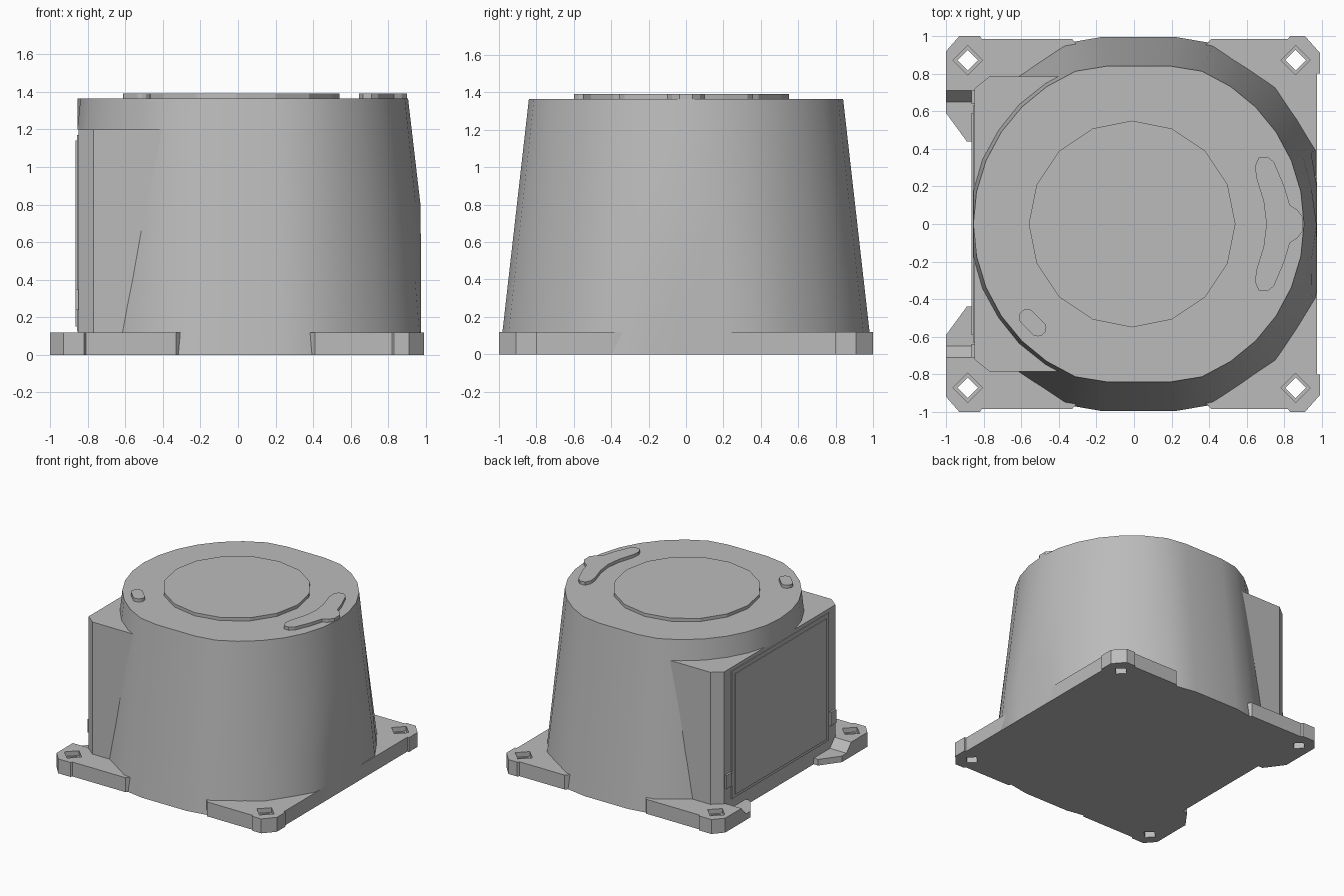
import bpy, bmesh, math
from mathutils import Matrix, Vector

if "Cube" in bpy.data.objects:
    bpy.data.objects.remove(bpy.data.objects["Cube"])

grey = bpy.data.materials.new("plain grey")
grey.use_nodes = True
tone = (0.5, 0.5, 0.5, 1)
grey.diffuse_color = tone
grey.node_tree.nodes["Principled BSDF"].inputs["Base Color"].default_value = tone


def finish(name, bm, smooth=None):
    """Turn a bmesh into a named grey object."""
    bmesh.ops.recalc_face_normals(bm, faces=bm.faces)
    mesh = bpy.data.meshes.new(name)
    bm.to_mesh(mesh)
    bm.free()
    mesh.materials.append(grey)
    ob = bpy.data.objects.new(name, mesh)
    bpy.context.collection.objects.link(ob)
    bpy.ops.object.select_all(action='DESELECT')
    ob.select_set(True)
    bpy.context.view_layer.objects.active = ob
    if smooth:
        bpy.ops.object.shade_smooth_by_angle(angle=math.radians(smooth))
    return ob


def loft(name, rings, smooth=None):
    """Closed solid through rings of equal point count."""
    bm = bmesh.new()
    loops = [[bm.verts.new(p) for p in ring] for ring in rings]
    n = len(loops[0])
    for a, b in zip(loops, loops[1:]):
        for i in range(n):
            j = (i + 1) % n
            bm.faces.new((a[i], a[j], b[j], b[i]))
    bm.faces.new(loops[0])
    bm.faces.new(loops[-1])
    return finish(name, bm, smooth)


def prism(name, outline, low, high):
    return loft(name, [[(x, y, z) for x, y in outline] for z in (low, high)])


def block(name, x, y, z):
    return prism(name, [(x[0], y[0]), (x[1], y[0]), (x[1], y[1]), (x[0], y[1])], *z)


def clamp(v, low, high):
    return max(low, min(high, v))


TOP, SHOULDER, PLATE, SEG = 1.365, 1.2, 0.118, 32


def body_ring(z, left):
    """Tapering circle, facetted towards the foot and trimmed flat on its sides."""
    t = z / TOP
    radius = 1.04 - 0.16 * t
    side = 0.995 - 0.155 * t
    ring = []
    for i in range(SEG):
        a = math.tau * i / SEG
        r = radius
        if i % 2:
            r *= 1 - (1 - math.cos(math.pi / 16)) * (1 - t)
        ring.append((clamp(0.025 + r * math.cos(a), left, 0.975),
                     clamp(r * math.sin(a), -side, side), z))
    return ring


# Tapered drum and its upper band
loft("tapered_body", [body_ring(z, -0.84) for z in (0, 0.4, 0.8, SHOULDER)], 35)
loft("upper_band", [body_ring(z, -0.855) for z in (SHOULDER, TOP)], 35)

# Square housing on one side, with chamfered corners
housing = [(0, 0.785), (-0.77, 0.785), (-0.85, 0.72)]
housing += [(x, -y) for x, y in reversed(housing)]
prism("side_housing", housing, 0, SHOULDER)
block("access_frame", (-0.857, -0.8), (-0.63, 0.63), (0.125, 1.17))
block("access_panel", (-0.864, -0.8), (-0.59, 0.59), (0.15, 1.14))

# Foot plates, mirrored front to back
right_plate = [(0.2, 0), (0.2, 0.6), (0.38, 0.95), (0.41, 0.985), (0.82, 0.985),
               (0.83, 1), (0.91, 1), (0.99, 0.91), (0.99, 0.8), (0.975, 0.8), (0.975, 0)]
left_plate = [(-0.2, 0.6), (-0.3, 0.95), (-0.33, 0.985), (-0.81, 0.985), (-0.82, 1),
              (-0.93, 1), (-1, 0.92), (-1, 0.71), (-0.7, 0.71), (-0.7, 0.6)]
low_tab = [(-1, 0.7), (-1, 0.59), (-0.89, 0.44), (-0.8, 0.44), (-0.8, 0.7)]
ramp = [(0.71, 0), (0.71, PLATE), (0.65, 0.05), (0.65, 0)]


def diamond(x, y, r, low, high):
    """Cutter for a square bolt hole."""
    cutter = prism("hole_cutter", [(x + r, y), (x, y + r), (x - r, y), (x, y - r)], low, high)
    cutter.hide_render = True
    return cutter


def cut(ob, cutter):
    mod = ob.modifiers.new("hole", 'BOOLEAN')
    mod.solver = 'EXACT'
    mod.object = cutter
    bpy.context.view_layer.objects.active = ob
    bpy.ops.object.modifier_apply(modifier=mod.name)
    bpy.data.objects.remove(cutter)


for s, end in ((-1, "front"), (1, "back")):
    for side, outline, hx in (("left", right_plate, 0.86), ("right", left_plate, -0.885)):
        plate = prism(f"{end}_{side}_foot", [(x, s * y) for x, y in outline], 0, PLATE)
        cut(plate, diamond(hx, s * 0.872, 0.055, -0.1, 0.3))
        cut(plate, diamond(hx, s * 0.872, 0.078, 0.08, 0.3))
    prism(f"{end}_low_tab", [(x, s * y) for x, y in low_tab], 0, 0.05)
    loft(f"{end}_tab_ramp", [[(x, s * y, z) for y, z in ramp] for x in (-1, -0.8)])
    block(f"{end}_panel_clip", (-0.866, -0.8), sorted((s * 0.64, s * 0.71)), (0.24, 0.35))

# Raised details on the lid
LID = TOP + 0.026
disc = [(-0.01 + 0.55 * math.cos(math.tau * i / 16), 0.55 * math.sin(math.tau * i / 16))
        for i in range(16)]
prism("lid_disc", disc, TOP - 0.02, LID)

grip = [(0.705, 0), (0.69, 0.12), (0.65, 0.25), (0.645, 0.31), (0.665, 0.355), (0.71, 0.358),
        (0.745, 0.33), (0.8, 0.2), (0.83, 0.1), (0.87, 0.075), (0.9, 0.035)]
grip += [(x, -y) for x, y in reversed(grip[1:])]
prism("curved_grip", grip, TOP - 0.02, LID)

turn = Matrix.Rotation(math.radians(-45), 2)
pill = []
for i in range(12):
    a = math.tau * (i + 0.5) / 12
    offset = Vector((0.045 * math.cos(a) + math.copysign(0.04, math.cos(a)),
                     0.045 * math.sin(a)))
    pill.append(turn @ offset + Vector((-0.54, -0.525)))
prism("lid_button", pill, TOP - 0.02, LID)
